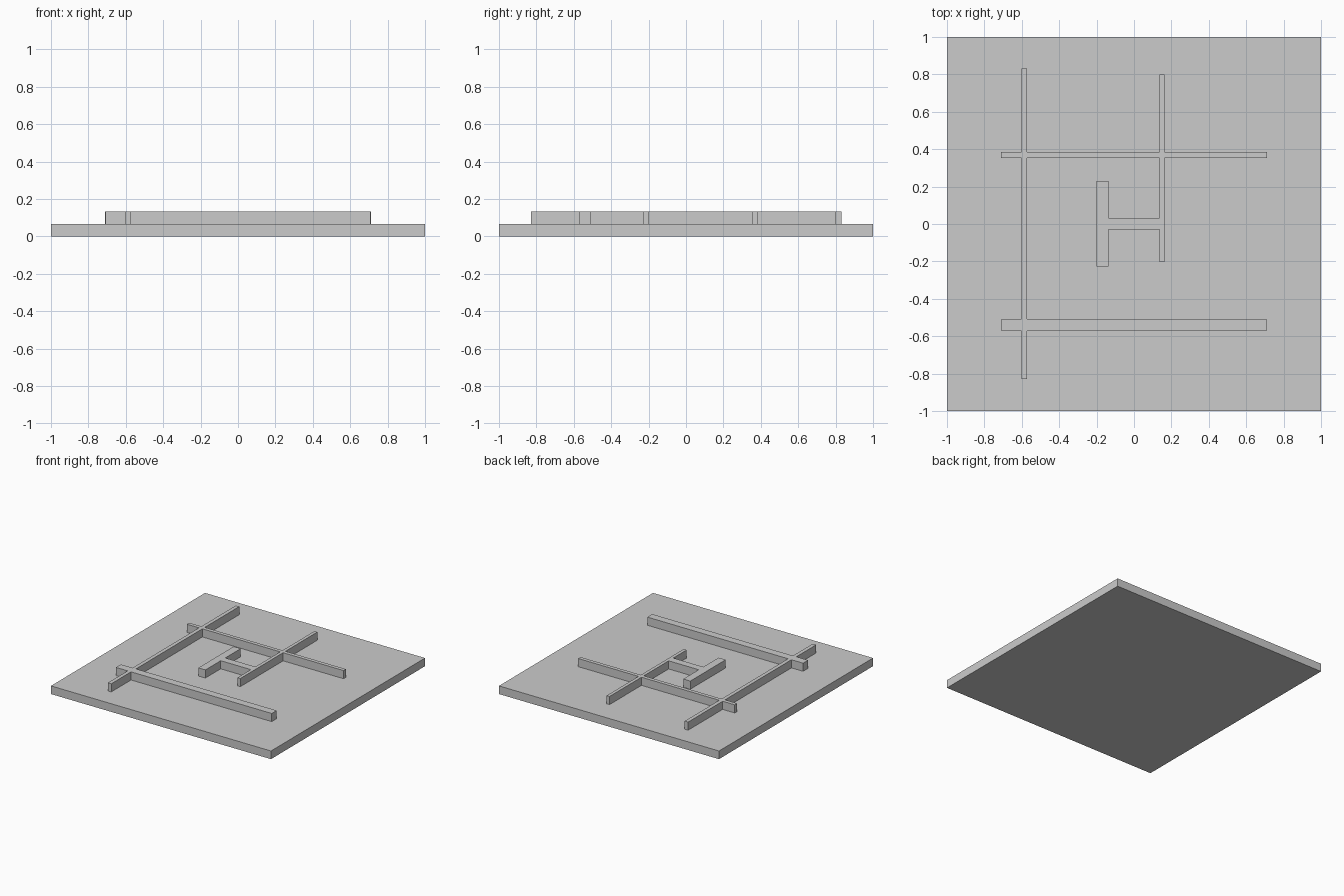
import bpy
import bmesh
import math

if "Cube" in bpy.data.objects:
    bpy.data.objects.remove(bpy.data.objects["Cube"])

BASE_TOP = 0.067
WALL_TOP = 0.134


def box(name, x0, x1, y0, y1, z0, z1):
    bm = bmesh.new()
    bmesh.ops.create_cube(bm, size=1.0)
    for v in bm.verts:
        v.co = (x1 if v.co.x > 0 else x0,
                y1 if v.co.y > 0 else y0,
                z1 if v.co.z > 0 else z0)
    mesh = bpy.data.meshes.new(name)
    bm.to_mesh(mesh)
    bm.free()
    obj = bpy.data.objects.new(name, mesh)
    bpy.context.collection.objects.link(obj)
    return obj


# Square base slab
plate = box("floor_plate", -1, 1, -1, 1, 0, BASE_TOP)

# Walls in plan: x0, x1, y0, y1
walls = {
    "long_left_wall": (-0.602, -0.571, -0.83, 0.832),
    "right_wall": (0.136, 0.163, -0.203, 0.798),
    "back_wall": (-0.712, 0.712, 0.353, 0.384),
    "front_wall": (-0.708, 0.708, -0.573, -0.509),
    "short_wall": (-0.201, -0.137, -0.228, 0.231),
    "linking_wall": (-0.16, 0.15, -0.029, 0.031),
}

# Fuse every wall into the slab as one solid
bpy.context.view_layer.objects.active = plate
for name, plan in walls.items():
    wall = box(name, *plan, BASE_TOP / 2, WALL_TOP)
    mod = plate.modifiers.new(name, 'BOOLEAN')
    mod.operation = 'UNION'
    mod.solver = 'EXACT'
    mod.object = wall
    bpy.ops.object.modifier_apply(modifier=name)
    bpy.data.objects.remove(wall)

# Clear leftover edges across the flat wall tops
bm = bmesh.new()
bm.from_mesh(plate.data)
bmesh.ops.dissolve_limit(bm, angle_limit=math.radians(1),
                         verts=bm.verts[:], edges=bm.edges[:])
bm.to_mesh(plate.data)
bm.free()
plate.name = "floor_plate_with_walls"
